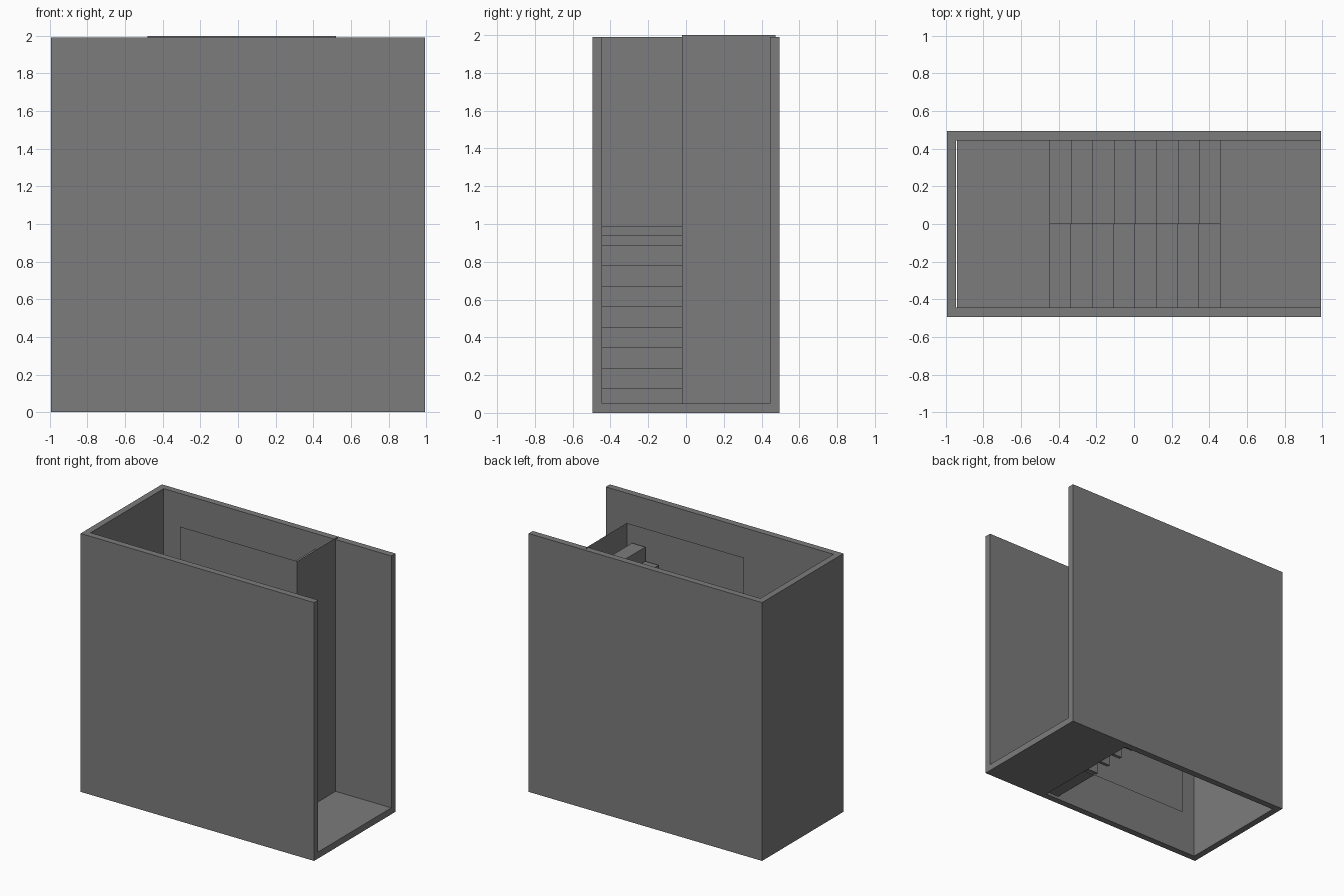
import bpy, bmesh

if "Cube" in bpy.data.objects:
    bpy.data.objects.remove(bpy.data.objects["Cube"])

grey = bpy.data.materials.new("concrete_grey")
grey.diffuse_color = (0.2, 0.2, 0.2, 1)
grey.use_nodes = True
grey.node_tree.nodes["Principled BSDF"].inputs["Base Color"].default_value = grey.diffuse_color


def make(name, bm):
    bmesh.ops.recalc_face_normals(bm, faces=bm.faces)
    me = bpy.data.meshes.new(name)
    bm.to_mesh(me)
    bm.free()
    me.materials.append(grey)
    ob = bpy.data.objects.new(name, me)
    bpy.context.collection.objects.link(ob)
    return ob


def extrude_profile(name, pts, vec):
    """Face through 3D points, extruded along vec."""
    bm = bmesh.new()
    face = bm.faces.new([bm.verts.new(p) for p in pts])
    res = bmesh.ops.extrude_face_region(bm, geom=[face], use_keep_orig=True)
    bmesh.ops.translate(bm, vec=vec, verts=[v for v in res["geom"] if isinstance(v, bmesh.types.BMVert)])
    return make(name, bm)


def box(name, x0, x1, y0, y1, z0, z1):
    pts = [(x0, y0, z0), (x1, y0, z0), (x1, y1, z0), (x0, y1, z0)]
    return extrude_profile(name, pts, (0, 0, z1 - z0))


# Outer walls: U-shaped plan open to the right
X, Y, T, H = 0.995, 0.495, 0.05, 1.99
plan = [(X, -Y), (X, -Y + T), (-X + T, -Y + T), (-X + T, Y - T),
        (X, Y - T), (X, Y), (-X, Y), (-X, -Y)]
extrude_profile("outer_walls", [(x, y, 0) for x, y in plan], (0, 0, H))

# Entry floor and half-height landing (small gap to the left wall)
yi = Y - T
box("entry_floor", 0.46, X, -yi, yi, 0, T)
box("landing", -0.94, -0.448, -yi, yi, 0.94, 0.99)

# Two flights of eight steps
run, rise = 0.1135, 0.1085
for i in range(8):
    top = 0.13 + i * rise
    x1 = 0.46 - i * run
    box("lower_step", x1 - run, x1, -yi, 0, top - rise, top)
    top = 0.99 + (i + 1) * 0.11
    x0 = -0.448 + i * run
    box("upper_step", x0, x0 + run, 0, yi, top - 0.11, top)

# Thin L-shaped partition between the flights and across the end
bm = bmesh.new()
cols = [[bm.verts.new((x, y, z)) for z in (0.01, 2.0)]
        for x, y in ((-0.48, -0.022), (0.52, -0.022), (0.52, 0.475))]
for a, b in zip(cols, cols[1:]):
    bm.faces.new((a[0], b[0], b[1], a[1]))
make("partition", bm)
